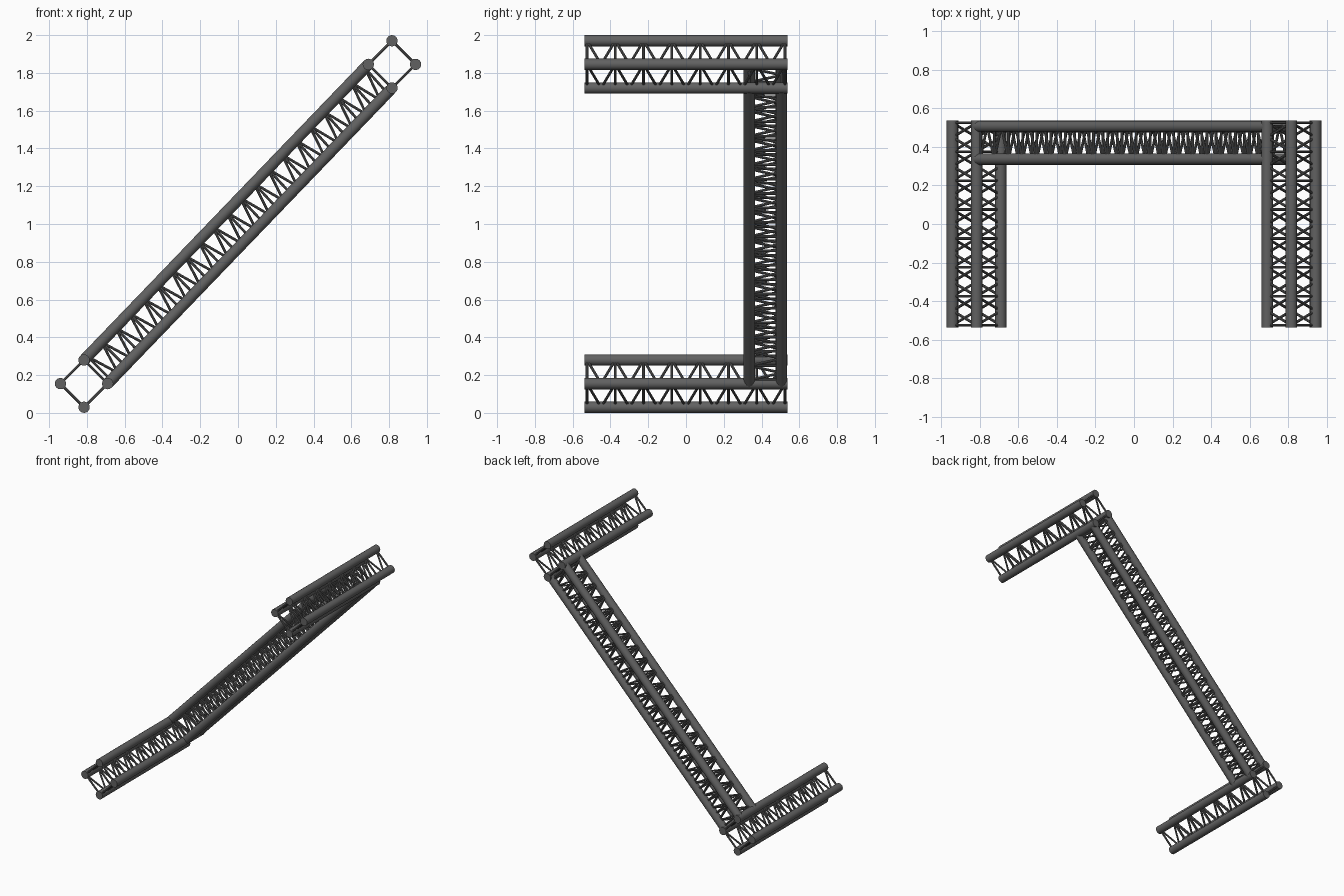
import bpy, bmesh, math
from mathutils import Vector, Matrix

if "Cube" in bpy.data.objects:
    bpy.data.objects.remove(bpy.data.objects["Cube"])

steel = bpy.data.materials.new("dark_grey_steel")
steel.diffuse_color = (0.12, 0.12, 0.12, 1)
steel.use_nodes = True
steel.node_tree.nodes["Principled BSDF"].inputs["Base Color"].default_value = steel.diffuse_color

CHORD_R, BAR_R = 0.03, 0.007


def tube(bm, a, b, r, sides):
    d = b - a
    rot = d.to_track_quat('Z', 'Y').to_matrix().to_4x4()
    bmesh.ops.create_cone(bm, cap_ends=True, segments=sides, radius1=r, radius2=r,
                          depth=d.length, matrix=Matrix.Translation((a + b) / 2) @ rot)


def finish(bm, name):
    me = bpy.data.meshes.new(name)
    bm.to_mesh(me)
    bm.free()
    me.materials.append(steel)
    ob = bpy.data.objects.new(name, me)
    bpy.context.collection.objects.link(ob)
    bpy.context.view_layer.objects.active = ob
    ob.select_set(True)
    bpy.ops.object.shade_smooth_by_angle(angle=math.radians(40))
    ob.select_set(False)


def truss(name, starts, ends, bays):
    """Four chords, with zigzag lacing and cross bars on every face."""
    starts = [Vector(p) for p in starts]
    ends = [Vector(p) for p in ends]
    # main chords
    bm = bmesh.new()
    for a, b in zip(starts, ends):
        tube(bm, a, b, CHORD_R, 16)
    finish(bm, name + "_chords")
    # lacing
    bm = bmesh.new()
    for i in range(4):
        j = (i + 1) % 4
        pair = ((starts[i], ends[i]), (starts[j], ends[j]))
        if i >= 2:                      # opposite faces lean the other way
            pair = pair[::-1]

        def node(side, k):
            t = 0.012 + 0.976 * k / bays
            return pair[side][0].lerp(pair[side][1], t)

        for k in range(bays):
            tube(bm, node(k % 2, k), node((k + 1) % 2, k + 1), BAR_R, 8)
        for k in range(0, bays + 1, 2):
            tube(bm, node(0, k), node(1, k), BAR_R, 8)
    finish(bm, name + "_lacing")


# short trusses running front to back, with a diamond cross-section
for name, cx, cz in (("lower_truss", -0.815, 0.155), ("upper_truss", 0.815, 1.845)):
    ring = [(cx, cz + 0.125), (cx + 0.125, cz), (cx, cz - 0.125), (cx - 0.125, cz)]
    truss(name, [(x, -0.537, z) for x, z in ring], [(x, 0.537, z) for x, z in ring], 14)

# long sloping truss joining the two
y0, y1 = 0.335, 0.505
truss("sloping_truss",
      [(-0.815, y0, 0.28), (-0.815, y1, 0.28), (-0.69, y1, 0.155), (-0.69, y0, 0.155)],
      [(0.69, y0, 1.845), (0.69, y1, 1.845), (0.808, y1, 1.712), (0.808, y0, 1.712)], 40)
